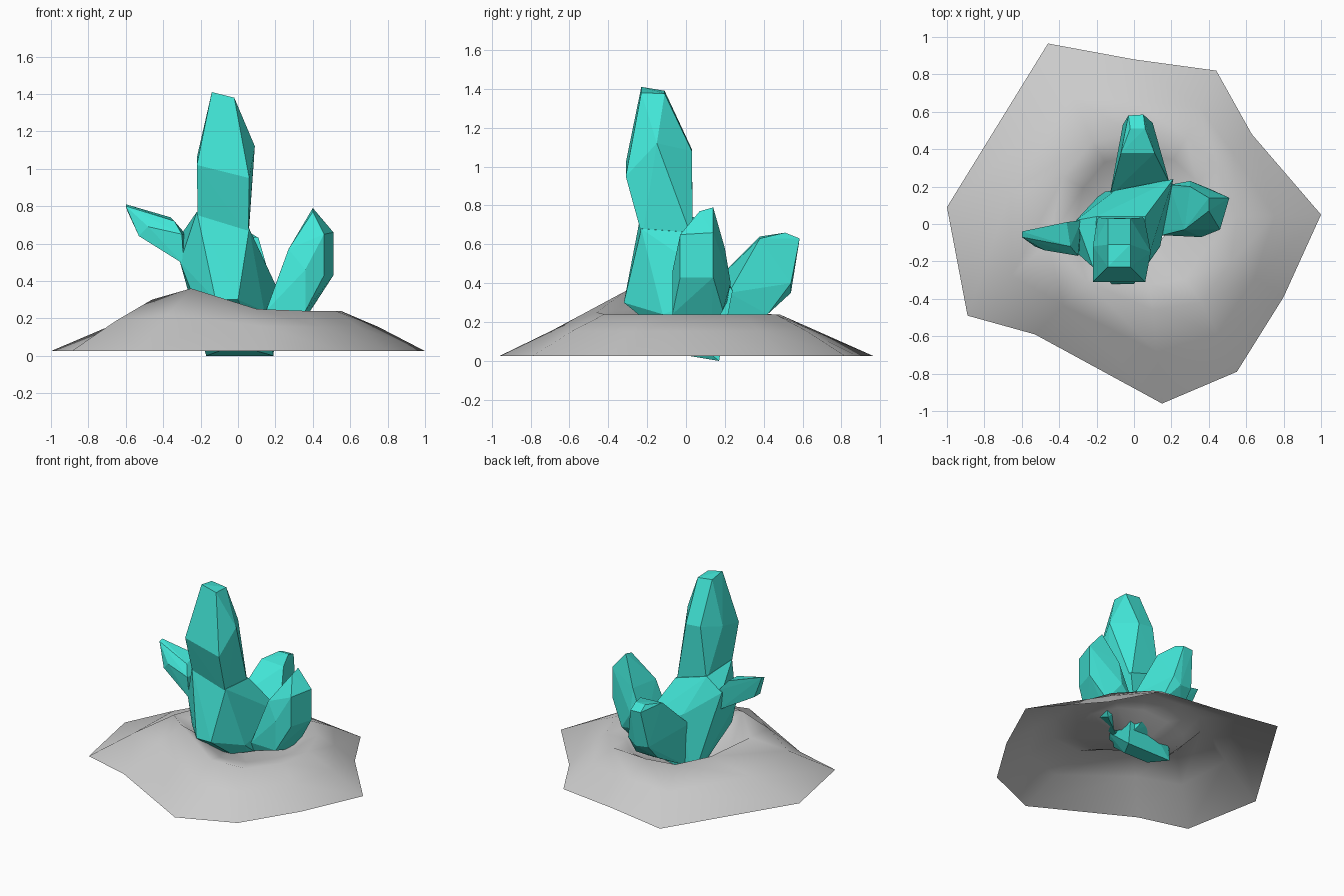
import bpy, bmesh
from mathutils import Vector

if "Cube" in bpy.data.objects:
    bpy.data.objects.remove(bpy.data.objects["Cube"])

teal = bpy.data.materials.new("teal")
teal.diffuse_color = (0.055, 0.8, 0.69, 1)
teal.use_nodes = True
teal.node_tree.nodes["Principled BSDF"].inputs["Base Color"].default_value = teal.diffuse_color


def hull(name, pts):
    """Faceted crystal from its corner points."""
    bm = bmesh.new()
    for p in pts:
        bm.verts.new(p)
    res = bmesh.ops.convex_hull(bm, input=bm.verts)
    junk = [g for g in set(res["geom_interior"] + res["geom_unused"])
            if isinstance(g, bmesh.types.BMVert)]
    bmesh.ops.delete(bm, geom=junk, context='VERTS')
    bmesh.ops.recalc_face_normals(bm, faces=bm.faces)
    me = bpy.data.meshes.new(name)
    bm.to_mesh(me)
    bm.free()
    me.materials.append(teal)
    ob = bpy.data.objects.new(name, me)
    bpy.context.collection.objects.link(ob)
    return ob


# shared root of the cluster
root = hull("crystal_cluster", [
    (-.17, .17, 0), (.19, .17, 0), (-.1, .02, .025), (.1, .02, .025),
    (-.12, -.32, .3), (0, -.32, .3), (-.24, -.2, .32), (.14, -.12, .24),
    (-.31, -.15, .5), (-.31, .02, .64), (-.22, -.23, .77), (.06, -.23, .68),
    (.06, .04, .66), (-.2, .04, .74), (-.1, .18, .48), (.21, .24, .36)])

# tall main crystal leaning forward
main = hull("main_crystal", [
    (-.215, -.225, .72), (.055, -.225, .64), (.055, .035, .62), (-.195, .035, .7),
    (-.22, -.31, 1.02), (.06, -.31, .95), (.09, -.15, 1.12), (-.02, .03, 1.08),
    (-.14, .03, 1.09), (-.22, -.12, 1.06), (-.14, -.23, 1.41), (-.02, -.23, 1.38),
    (-.14, -.11, 1.39), (-.02, -.11, 1.375)])

# small crystal pointing left
left = hull("left_crystal", [
    (-.6, -.04, .81), (-.6, -.07, .8), (-.59, -.06, .77), (-.36, .01, .74),
    (-.34, -.12, .72), (-.48, -.14, .69), (-.53, -.12, .64), (-.53, -.05, .64),
    (-.3, -.17, .65), (-.29, -.16, .49), (-.28, .02, .65), (-.28, 0, .5)])

# right crystal
right = hull("right_crystal", [
    (.12, -.03, .16), (.15, -.06, .24), (.36, -.07, .24), (.34, .13, .17),
    (.19, .21, .3), (.27, -.03, .57), (.36, -.07, .46), (.46, -.03, .65),
    (.46, -.03, .43), (.51, .14, .66), (.51, .14, .43), (.4, .19, .26),
    (.3, .23, .4), (.3, .2, .58), (.4, .07, .77), (.4, .14, .79)])

# back crystal
back = hull("back_crystal", [
    (-.13, .15, .41), (.19, .22, .35), (-.12, .165, .1), (.16, .18, .1),
    (-.07, .38, .64), (.11, .38, .63), (-.02, .51, .66), (.06, .51, .66),
    (-.03, .58, .63), (.05, .585, .63), (.1, .54, .4), (-.06, .53, .36),
    (.04, .54, .35), (-.06, .42, .24), (.12, .42, .24)])

# fuse the crystals into one surface
bpy.context.view_layer.objects.active = root
for ob in (main, left, right, back):
    m = root.modifiers.new("fuse", 'BOOLEAN')
    m.operation, m.solver, m.object = 'UNION', 'EXACT', ob
    bpy.ops.object.modifier_apply(modifier=m.name)
    bpy.data.objects.remove(ob)

# ground mound with a crater around the crystal root
outer = [(-1, .09), (-.46, .965), (0, .88), (.44, .82), (.63, .48), (1, .05),
         (.8, -.39), (.55, -.79), (.15, -.96), (-.53, -.59), (-.89, -.49)]
rim = [(-.38, .25, .27), (-.22, .44, .24), (0, .48, .24), (.28, .46, .24),
       (.45, .3, .24), (.55, .04, .24), (.52, -.2, .24), (.36, -.42, .24),
       (.1, -.46, .25), (-.25, -.31, .36), (-.46, -.1, .3)]
inner_z = [.08, .08, .1, .12, .14, .16, .18, .18, .16, .14, .1]
outer = [Vector((x, y, .025)) for x, y in outer]
rim = [Vector(p) for p in rim]
inner = [p.lerp(Vector((.02, .04, 0)), .68) for p in rim]
for p, z in zip(inner, inner_z):
    p.z = z
rings = [outer,
         [a.lerp(b, .55) + Vector((0, 0, .01)) for a, b in zip(outer, rim)],
         rim,
         [a.lerp(b, .4) - Vector((0, 0, max(0, .14 - b.z) * .8))
          for a, b in zip(rim, inner)],
         inner]
n = len(outer)
verts = [p for r in rings for p in r]
faces = [(k * n + i, (k + 1) * n + i, (k + 1) * n + (i + 1) % n, k * n + (i + 1) % n)
         for k in range(len(rings) - 1) for i in range(n)]
me = bpy.data.meshes.new("mound")
me.from_pydata(verts, [], faces)
bm = bmesh.new()
bm.from_mesh(me)
bmesh.ops.recalc_face_normals(bm, faces=bm.faces)
if sum(f.normal.z for f in bm.faces) < 0:
    bmesh.ops.reverse_faces(bm, faces=bm.faces)
for f in bm.faces:
    f.smooth = True
bm.to_mesh(me)
bm.free()
bpy.context.collection.objects.link(bpy.data.objects.new("mound", me))
